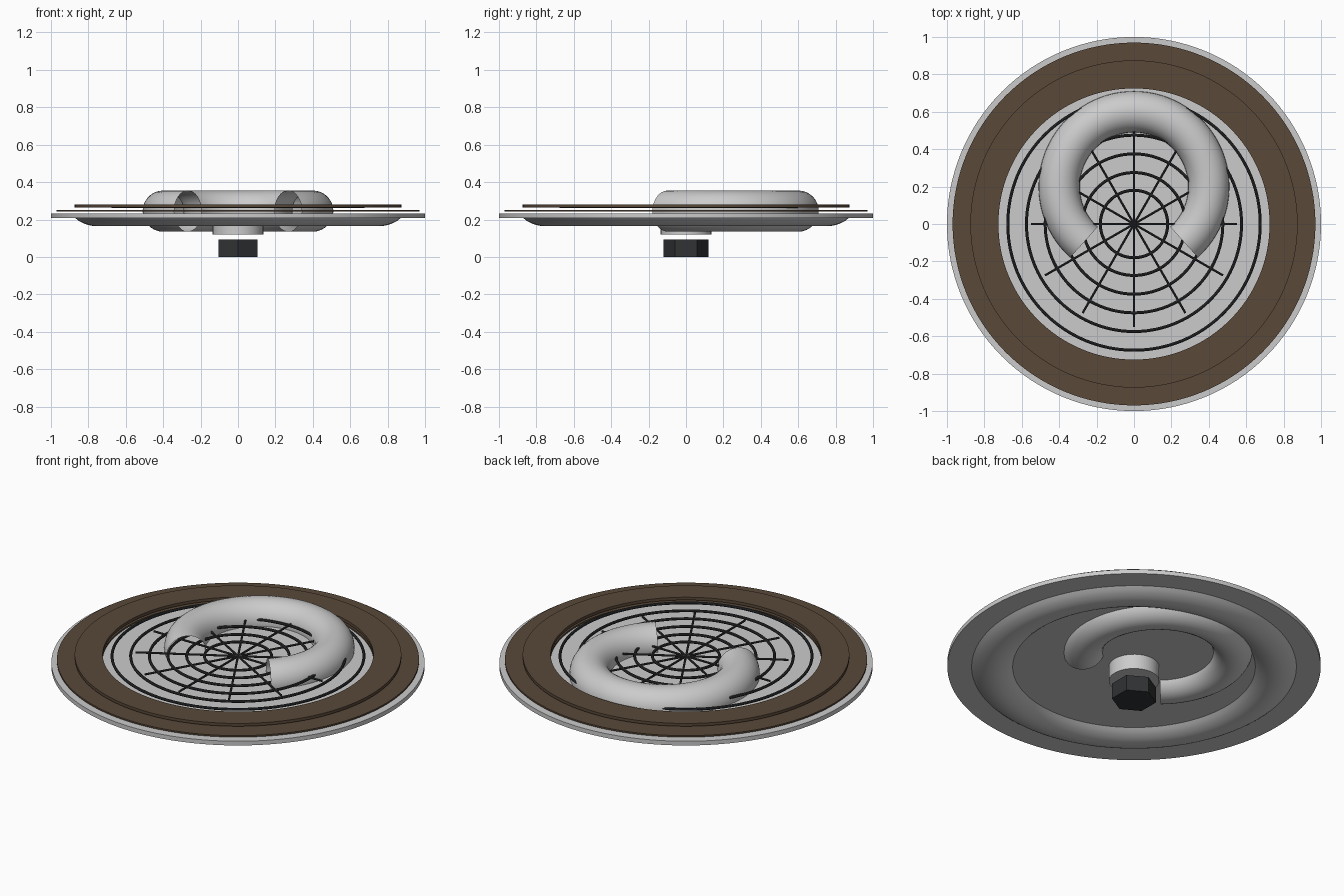
import bpy, math

if "Cube" in bpy.data.objects:
    bpy.data.objects.remove(bpy.data.objects["Cube"])


def material(name, col):
    m = bpy.data.materials.new(name)
    m.diffuse_color = (*col, 1)
    m.use_nodes = True
    m.node_tree.nodes["Principled BSDF"].inputs["Base Color"].default_value = m.diffuse_color
    return m


brown = material("brown", (0.10, 0.065, 0.04))
dark = material("dark", (0.03, 0.032, 0.035))


def mesh_obj(name, verts, faces, mat=None):
    me = bpy.data.meshes.new(name)
    me.from_pydata(verts, [], faces)
    ob = bpy.data.objects.new(name, me)
    bpy.context.collection.objects.link(ob)
    if mat:
        me.materials.append(mat)
    bpy.ops.object.select_all(action='DESELECT')
    ob.select_set(True)
    bpy.context.view_layer.objects.active = ob
    bpy.ops.object.mode_set(mode='EDIT')
    bpy.ops.mesh.select_all(action='SELECT')
    bpy.ops.mesh.remove_doubles(threshold=0.0001)
    bpy.ops.mesh.normals_make_consistent(inside=False)
    bpy.ops.object.mode_set(mode='OBJECT')
    bpy.ops.object.shade_smooth_by_angle(angle=math.radians(35))
    return ob


def lathe(name, profile, n=96, mat=None, closed=False, start=0.0):
    verts, faces = [], []
    k = len(profile)
    for i in range(n):
        a = start + 2 * math.pi * i / n
        verts += [(r * math.cos(a), r * math.sin(a), z) for r, z in profile]
    for i in range(n):
        j = (i + 1) % n
        for p in range(k if closed else k - 1):
            q = (p + 1) % k
            faces.append((i * k + p, j * k + p, j * k + q, i * k + q))
    return mesh_obj(name, verts, faces, mat)


# round plate with a rolled groove pressed downwards under the rim
groove = []
for i in range(13):
    t = i / 12
    groove.append((0.65 + 0.22 * t, 0.208 - 0.043 * math.sin(math.pi * t) ** 0.8))
lathe("base_plate", [(0, 0.208)] + groove + [(1.0, 0.208), (1.0, 0.233), (0, 0.233)], 128)

# two stacked flat brown rings
for name, r, z0, z1 in (("lower_ring", 0.97, 0.243, 0.252), ("upper_ring", 0.875, 0.263, 0.28)):
    lathe(name, [(0.725, z0), (r, z0), (r, z1), (0.725, z1)], 128, brown, closed=True)

# concentric grille wires
for i, r in enumerate((0.18, 0.275, 0.375, 0.475, 0.575, 0.675)):
    wire = [(r + 0.008 * math.cos(a * math.pi / 4), 0.27 + 0.008 * math.sin(a * math.pi / 4))
            for a in range(8)]
    lathe(f"grille_ring_{i}", wire, 96, dark, closed=True)

# grille spokes
for i in range(6):
    bpy.ops.mesh.primitive_cylinder_add(vertices=8, radius=0.006, depth=1.1, location=(0, 0, 0.27),
                                        rotation=(0, math.pi / 2, i * math.pi / 6))
    bpy.context.object.name = f"grille_spoke_{i}"
    bpy.context.object.data.materials.append(dark)

# open-ended horseshoe tube
verts, faces = [], []
N, M = 64, 32
for i in range(N + 1):
    a = math.radians(-48 + 276 * i / N)
    for j in range(M):
        b = 2 * math.pi * j / M
        r = 0.4 + 0.11 * math.cos(b)
        verts.append((r * math.cos(a), 0.2 + r * math.sin(a), 0.245 + 0.11 * math.sin(b)))
for i in range(N):
    for j in range(M):
        k = (j + 1) % M
        faces.append((i * M + j, (i + 1) * M + j, (i + 1) * M + k, i * M + k))
mesh_obj("curved_tube", verts, faces)

# collar and hexagonal nut below
lathe("collar", [(0, 0.12), (0.135, 0.12), (0.135, 0.21), (0, 0.21)], 48)
lathe("hex_nut", [(0, 0), (0.12, 0), (0.12, 0.092), (0, 0.092)], 6, dark, start=math.pi / 2)
